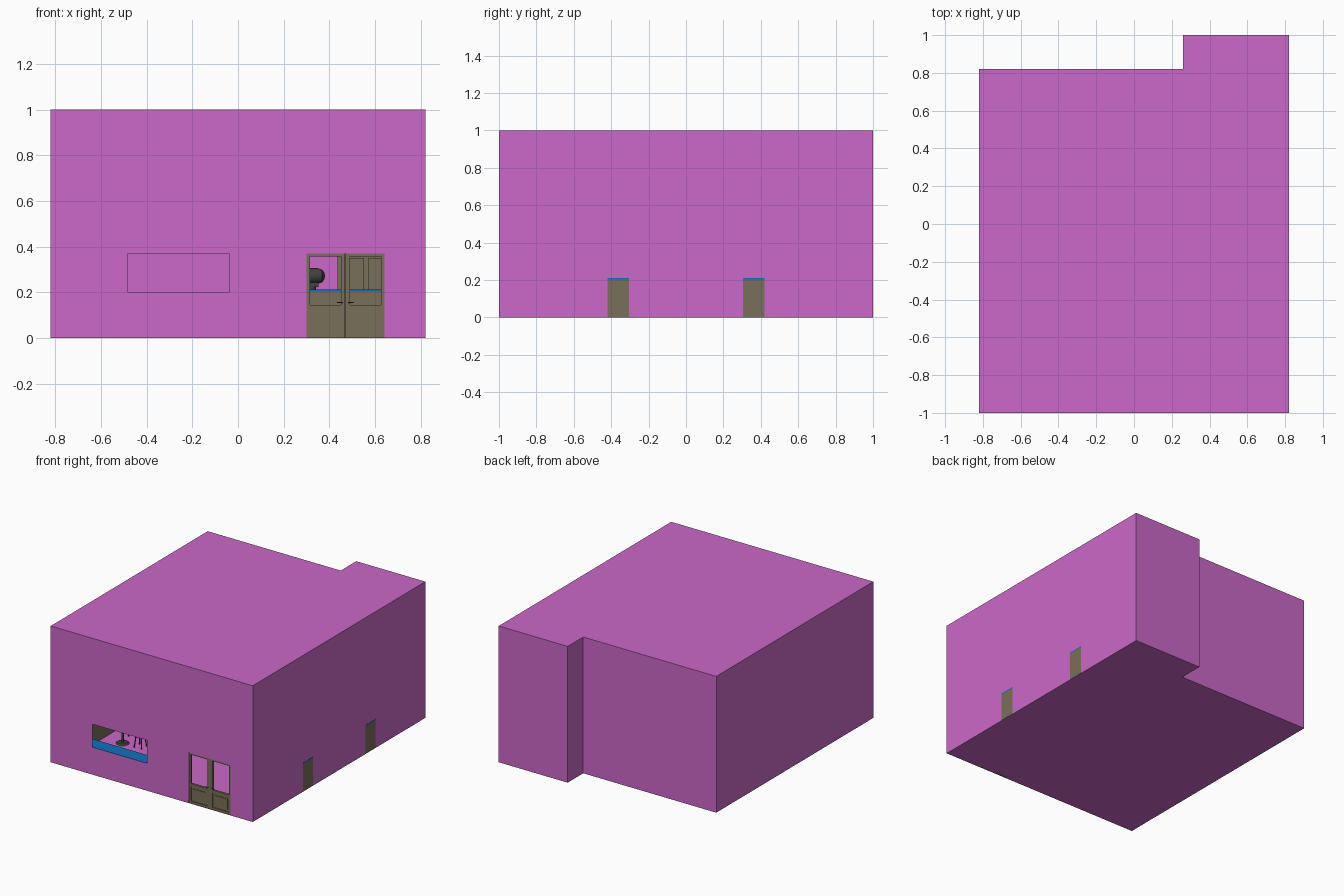
import bpy, bmesh
from math import cos, sin, pi
from mathutils import Vector

if "Cube" in bpy.data.objects:
    bpy.data.objects.remove(bpy.data.objects["Cube"])


def material(name, rgb):
    m = bpy.data.materials.new(name)
    m.diffuse_color = (*rgb, 1)
    m.use_nodes = True
    m.node_tree.nodes["Principled BSDF"].inputs["Base Color"].default_value = m.diffuse_color
    return m


PINK = material("pink_plaster", (0.60, 0.14, 0.58))
OLIVE = material("olive_wood", (0.19, 0.16, 0.10))
BLUE = material("blue_top", (0.005, 0.16, 0.51))
DARK = material("dark_metal", (0.05, 0.055, 0.05))


def finish(name, bm, mat, smooth=False):
    me = bpy.data.meshes.new(name)
    bm.to_mesh(me)
    bm.free()
    ob = bpy.data.objects.new(name, me)
    bpy.context.collection.objects.link(ob)
    if mat:
        me.materials.append(mat)
    if smooth:
        bpy.context.view_layer.objects.active = ob
        ob.select_set(True)
        bpy.ops.object.shade_smooth_by_angle()
        ob.select_set(False)
    return ob


def add_box(bm, x0, x1, y0, y1, z0, z1):
    vs = bmesh.ops.create_cube(bm, size=1)["verts"]
    for v in vs:
        v.co = Vector(((x0 + x1) / 2 + v.co.x * (x1 - x0),
                       (y0 + y1) / 2 + v.co.y * (y1 - y0),
                       (z0 + z1) / 2 + v.co.z * (z1 - z0)))


def box(name, mat, *lim):
    bm = bmesh.new()
    add_box(bm, *lim)
    return finish(name, bm, mat)


def add_rod(bm, a, b, r0, r1=None, seg=16):
    a, b = Vector(a), Vector(b)
    vs = bmesh.ops.create_cone(bm, cap_ends=True, segments=seg, radius1=r0,
                               radius2=r0 if r1 is None else r1,
                               depth=(b - a).length)["verts"]
    rot = (b - a).to_track_quat("Z", "Y")
    for v in vs:
        v.co = rot @ v.co + (a + b) / 2


# Room shell: L-shaped plan, front wall pierced by window and door
plan = [(-.82, -1), (.82, -1), (.82, 1), (.26, 1), (.26, .82), (-.82, .82)]
bm = bmesh.new()
low = [bm.verts.new((x, y, 0)) for x, y in plan]
top = [bm.verts.new((x, y, 1)) for x, y in plan]
bm.faces.new(low[::-1])
bm.faces.new(top)
for i in range(1, 6):
    j = (i + 1) % 6
    bm.faces.new((low[i], low[j], top[j], top[i]))
xs = [-.82, -.48, -.04, .30, .64, .82]
zs = [0, .20, .37, 1]
for i in range(5):
    for k in range(3):
        if (i, k) == (1, 1) or (i == 3 and k < 2):
            continue
        bm.faces.new([bm.verts.new((x, -1, z)) for x, z in (
            (xs[i], zs[k]), (xs[i + 1], zs[k]),
            (xs[i + 1], zs[k + 1]), (xs[i], zs[k + 1]))])
bmesh.ops.remove_doubles(bm, verts=bm.verts, dist=1e-5)
finish("room_shell", bm, PINK)

# Double door: stiles, rails, recessed lower panels, lever handles
bm = bmesh.new()
handles = bmesh.new()
for s in (-1, 1):
    def part(a, b, z0, z1, y0=-.996, y1=-.98):
        p, q = sorted((.47 + s * a, .47 + s * b))
        add_box(bm, p, q, y0, y1, z0, z1)
    part(.001, .020, 0, .37)
    part(.156, .170, 0, .37)
    part(.020, .156, .358, .37)
    part(.020, .156, .125, .145)
    part(.020, .156, 0, .018)
    part(.020, .156, .018, .125, -.990, -.984)
    part(.035, .141, .033, .110, -.994, -.984)
    add_rod(handles, (.47 + s * .010, -.999, .157),
            (.47 + s * .036, -.999, .157), .002, seg=8)
    add_rod(handles, (.47 + s * .012, -.999, .157),
            (.47 + s * .012, -.990, .157), .002, seg=8)
finish("double_door", bm, OLIVE)
finish("door_handles", handles, DARK, True)


# Counters: olive body with a thin blue top
def counter(name, x0, x1, y0, y1, h):
    box(name + "_body", OLIVE, x0, x1, y0, y1, .001, h - .008)
    box(name + "_top", BLUE, x0, x1, y0, y1, h - .008, h)


counter("front_bar", .22, .821, -.42, -.305, .212)
counter("rear_bar", .22, .821, .305, .42, .212)
counter("side_bar", .22, .335, -.305, .305, .212)
counter("window_counter", -.75, -.02, -.997, -.89, .2)
box("wall_bench", OLIVE, -.815, -.75, -.88, .80, .001, .17)

# Tall cabinet at the back
box("back_cabinet", OLIVE, .435, .81, .90, .99, .001, .37)
bm = bmesh.new()
for i in range(3):
    add_box(bm, .45 + i * .12, .55 + i * .12, .893, .90, .03, .35)
finish("cabinet_doors", bm, OLIVE)

# Barrel-shaped machine on the side bar
bm = bmesh.new()
profile = [(.235, 0), (.24, .026), (.26, .034), (.35, .034), (.368, .028),
           (.378, .014), (.381, 0)]
rings = [[bm.verts.new((x, r * cos(a * pi / 12), .272 + r * sin(a * pi / 12)))
          for a in range(24)] for x, r in profile]
for r0, r1 in zip(rings, rings[1:]):
    for a in range(24):
        b = (a + 1) % 24
        bm.faces.new((r0[a], r0[b], r1[b], r1[a]))
bmesh.ops.remove_doubles(bm, verts=bm.verts, dist=1e-5)
bmesh.ops.recalc_face_normals(bm, faces=bm.faces)
add_box(bm, .29, .352, -.022, .022, .224, .243)
add_rod(bm, (.32, 0, .212), (.32, 0, .226), .022)
finish("bar_machine", bm, DARK, True)


# Four-legged stools
def stool(name, x, y, h=.125):
    bm = bmesh.new()
    add_rod(bm, (x, y, h - .012), (x, y, h), .036, seg=20)
    for i in range(4):
        c, s = cos(pi / 4 + i * pi / 2), sin(pi / 4 + i * pi / 2)
        add_rod(bm, (x + .042 * c, y + .042 * s, .001),
                (x + .024 * c, y + .024 * s, h - .01), .004, seg=8)
    finish(name, bm, DARK, True)


# Round pedestal tables
def table(name, x, y, h=.165):
    bm = bmesh.new()
    add_rod(bm, (x, y, .001), (x, y, .01), .045, .035, 24)
    add_rod(bm, (x, y, .008), (x, y, h - .01), .008)
    add_rod(bm, (x, y, h - .01), (x, y, h), .07, seg=24)
    finish(name, bm, DARK, True)


for i, y in enumerate((-.48, -.02, .44)):
    table(f"table_{i}", -.60, y)
    stool(f"table_stool_right_{i}", -.47, y + .02)
    stool(f"table_stool_rear_{i}", -.60, y + .14)
for i in range(4):
    stool(f"bar_stool_{i}", .13, -.27 + i * .18, .15)
